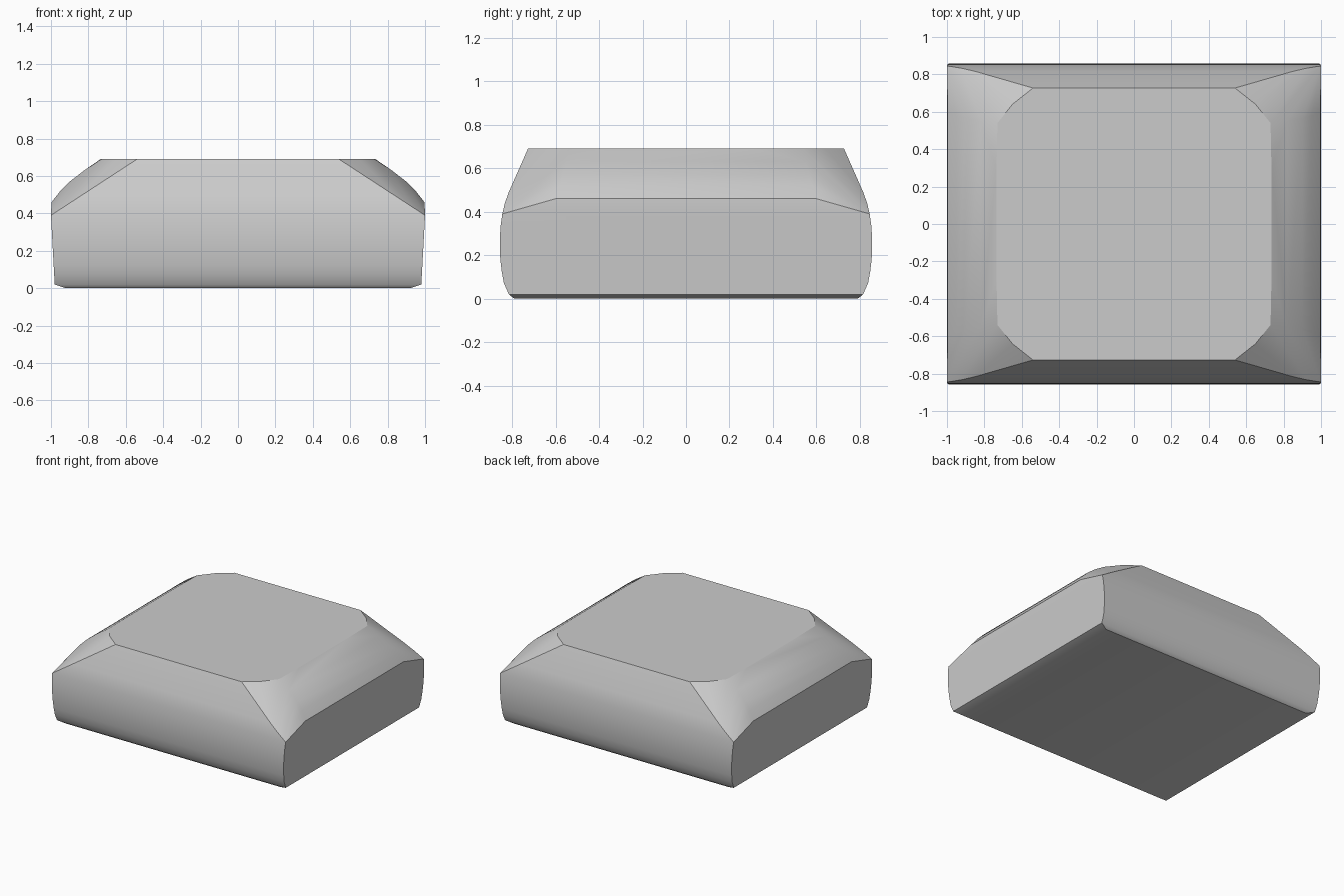
import bpy, bmesh, math

old = bpy.data.objects.get("Cube")
if old:
    bpy.data.objects.remove(old, do_unlink=True)

grey = bpy.data.materials.new("light_grey")
grey.diffuse_color = (0.6, 0.6, 0.6, 1)
grey.use_nodes = True
grey.node_tree.nodes["Principled BSDF"].inputs["Base Color"].default_value = (0.6, 0.6, 0.6, 1)


def side_x(z):
    """Slightly outward-leaning flat end walls."""
    return 0.98 + 0.02 * min(1, (z - 0.02) / 0.37)


def front_y(z):
    """Barrel-curved front and back walls."""
    return 0.857 - 0.6 * (z - 0.25) ** 2 - 0.35 * max(0, z - 0.39) ** 1.7


# One quarter of the outline
quarter = [(0.92, 0.79, 0)]
# Lower barrel wall, ending at the shoulder corner
for i in range(8):
    z = 0.02 + 0.37 * i / 7
    quarter.append((side_x(z), front_y(z) - (0.01 if i == 0 else 0), z))
# Upper barrel wall, narrowing towards the top
for i in range(1, 6):
    t = i / 6
    z = 0.39 + 0.3 * t
    quarter.append((1 - 0.46 * t, front_y(z), z))
# Rounded top corner
quarter += [(0.54, 0.727, 0.69), (0.65, 0.64, 0.69), (0.73, 0.54, 0.69)]
# Bulging end shoulder
quarter += [(0.997, 0.6, 0.46), (0.95, 0.58, 0.52), (0.9, 0.565, 0.57), (0.82, 0.55, 0.632)]
quarter += [(0.735, 0.3, 0.69)]

# Convex body mirrored into all four quarters
bm = bmesh.new()
for sx in (-1, 1):
    for sy in (-1, 1):
        for x, y, z in quarter:
            bm.verts.new((sx * x, sy * y, z))
hull = bmesh.ops.convex_hull(bm, input=bm.verts)
loose = [v for v in bm.verts if not v.link_faces]
bmesh.ops.delete(bm, geom=loose, context='VERTS')
bmesh.ops.dissolve_limit(bm, angle_limit=math.radians(0.8), verts=bm.verts, edges=bm.edges)
bmesh.ops.recalc_face_normals(bm, faces=bm.faces)
mesh = bpy.data.meshes.new("cap_body")
bm.to_mesh(mesh)
bm.free()
mesh.materials.append(grey)
body = bpy.data.objects.new("cap_body", mesh)
bpy.context.collection.objects.link(body)

# Smooth walls with crisp rims
bpy.ops.object.select_all(action='DESELECT')
body.select_set(True)
bpy.context.view_layer.objects.active = body
bpy.ops.object.shade_smooth_by_angle(angle=math.radians(30))
